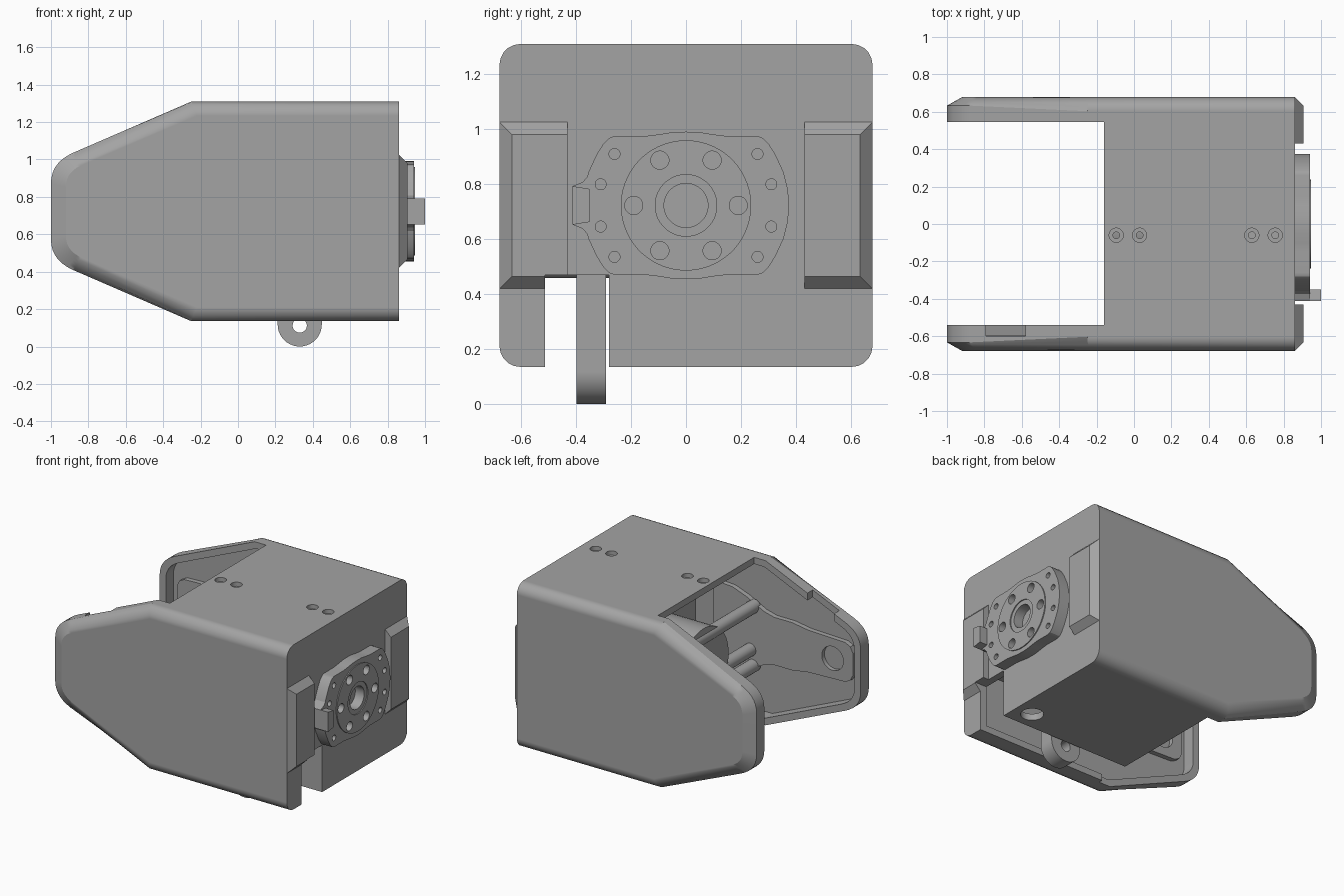
import bpy, bmesh, math

if "Cube" in bpy.data.objects:
    bpy.data.objects.remove(bpy.data.objects["Cube"])

ZC = 0.7225  # height of the horizontal axis of symmetry
GREY = (0.37, 0.37, 0.37, 1)
mat = bpy.data.materials.new("plain grey")
mat.use_nodes = True
mat.diffuse_color = GREY
mat.node_tree.nodes["Principled BSDF"].inputs["Base Color"].default_value = GREY


def loft(name, rings):
    bm = bmesh.new()
    loops = [[bm.verts.new(p) for p in ring] for ring in rings]
    for a, b in zip(loops, loops[1:]):
        for i in range(len(a)):
            j = (i + 1) % len(a)
            bm.faces.new((a[i], a[j], b[j], b[i]))
    bm.faces.new(loops[0])
    bm.faces.new(loops[-1])
    bmesh.ops.recalc_face_normals(bm, faces=bm.faces)
    mesh = bpy.data.meshes.new(name)
    bm.to_mesh(mesh)
    bm.free()
    mesh.materials.append(mat)
    ob = bpy.data.objects.new(name, mesh)
    bpy.context.collection.objects.link(ob)
    return ob


def box(name, x, y, z):
    ring = [(x[0], y[0]), (x[1], y[0]), (x[1], y[1]), (x[0], y[1])]
    return loft(name, [[(px, py, h) for px, py in ring] for h in z])


def cylinder(name, axis, centre, radius, length, sides=40):
    rings = []
    for end in (-.5, .5):
        ring = []
        for i in range(sides):
            a = 2 * math.pi * (i + .5) / sides
            p = list(centre)
            p[axis] += end * length
            p[(axis + 1) % 3] += radius * math.cos(a)
            p[(axis + 2) % 3] += radius * math.sin(a)
            ring.append(p)
        rings.append(ring)
    return loft(name, rings)


def cut(target, tool):
    mod = target.modifiers.new("cut", "BOOLEAN")
    mod.operation, mod.object, mod.solver = "DIFFERENCE", tool, "EXACT"
    bpy.context.view_layer.objects.active = target
    bpy.ops.object.modifier_apply(modifier=mod.name)
    bpy.data.objects.remove(tool)


def mirrored(half):
    return half + [(x, -h) for x, h in reversed(half)]


def curve(p, c, q, n=7):
    # Quadratic bend from p to q around the corner c
    ts = [i / n for i in range(n + 1)]
    return [tuple((1 - t) ** 2 * a + 2 * t * (1 - t) * b + t * t * d
                  for a, b, d in zip(p, c, q)) for t in ts]


X, Y, Z = 0, 1, 2

# Housing: side profile lofted across y, rounded over the body, chamfered on the cheeks
outer = mirrored([(.86, .587), (-.25, .587)] + curve((-.88, .314), (-1, .262), (-1, .15)))
inner = mirrored([(.86, .512), (-.22, .512)] + curve((-.84, .245), (-.92, .21), (-.92, .13)))
STEPS = 5


def housing_ring(side, k):
    s, a = k / STEPS, k / STEPS * math.pi / 2
    ring = []
    for (xo, ho), (xi, hi) in zip(outer, inner):
        body = xo > -.3
        t = 1 - math.cos(a) if body else s
        y = .678 - (.075 * (1 - math.sin(a)) if body else .045 * (1 - s))
        ring.append((xo + (xi - xo) * t, side * y, ZC + ho + (hi - ho) * t))
    return ring


housing = loft("housing", [housing_ring(-1, k) for k in range(STEPS, -1, -1)]
               + [housing_ring(1, k) for k in range(STEPS + 1)])

# Hollow interior and the open end between the cheeks
cavity = mirrored([(.81, .54), (-.24, .54)] + curve((-.85, .275), (-.95, .23), (-.95, .14)))
cut(housing, loft("cavity", [[(x, y, ZC + h) for x, h in cavity] for y in (-.63, .63)]))
cut(housing, box("opening", (-1.2, -.16), (-.54, .545), (-.2, 1.6)))
cut(housing, box("slot", (-1.2, 1.2), (-.512, -.28), (-.2, .47)))
cut(housing, box("rim_notch", (-.79, -.58), (-.6, -.5), (.95, 1.4)))
cut(housing, cylinder("floor_hole", Z, (.73, -.15, .15), .075, .2))
box("slot_wall", (-.16, .82), (-.28, -.235), (.15, .465))

# Counterbored screw holes in the roof
for x in (-.095, .03, .63, .755):
    cut(housing, cylinder("bore", Z, (x, -.06, 1.31), .038, .06, 24))
    cut(housing, cylinder("pilot", Z, (x, -.06, 1.3), .018, .3, 16))

# Chamfered end pads either side of the output
for side, name in ((1, "left_end_pad"), (-1, "right_end_pad")):
    rings = []
    for x, c in ((.85, 0), (.86, 0), (.905, .045)):
        ya, yb = side * .43, side * (.678 - c)
        za, zb = .42 + c, 1.025 - c
        rings.append([(x, ya, za), (x, yb, za), (x, yb, zb), (x, ya, zb)])
    pad = loft(name, rings)
    if side < 0:
        cut(pad, box("slot", (.5, 1.2), (-.512, -.28), (-.2, .47)))

# Output plate: quarter outline mirrored in both directions
quarter = [(.375, 0), (.37, .06), (.355, .12), (.325, .185), (.3, .225), (.28, .245),
           (.26, .252), (.15, .252), (.1, .258), (.05, .266)]
top = quarter + [(0, .268)] + [(-y, h) for y, h in reversed(quarter)]
outline = top + [(y, -h) for y, h in reversed(top[1:-1])]
plate = loft("output_plate", [[(x, y, ZC + h) for y, h in outline] for x in (.85, .94)])
cut(plate, cylinder("disc_seat", X, (.9, 0, ZC), .236, .3, 64))
for sy in (-1, 1):
    for sz in (-1, 1):
        for y, h in ((.26, .187), (.31, .077)):
            cut(plate, cylinder("small_hole", X, (.95, sy * y, ZC + sz * h), .02, .1, 16))

# Output disc with a stepped bore and a ring of bolt holes
disc = cylinder("output_disc", X, (.8985, 0, ZC), .237, .097, 64)
cut(disc, cylinder("bore_step", X, (.96, 0, ZC), .112, .04, 48))
cut(disc, cylinder("bore", X, (.95, 0, ZC), .08, .16, 40))
for i in range(6):
    a = i * math.pi / 3
    cut(disc, cylinder("bolt_hole", X, (.95, .19 * math.cos(a), ZC + .19 * math.sin(a)),
                       .033, .12, 24))

# Cable tab on the plate edge
tab = [(-.412, -.07), (-.35, -.06), (-.35, .06), (-.412, .07)]
loft("plate_tab", [[(x, y, ZC + h) for y, h in tab] for x in (.93, 1.0)])
neck = [(-.412, -.07), (-.375, -.085), (-.33, -.14), (-.33, .14), (-.375, .085), (-.412, .07)]
loft("tab_neck", [[(x, y, ZC + h) for y, h in neck] for x in (.86, .94)])

# Actuator inside the housing
box("actuator_case", (.2, .83), (-.4, .28), (.475, .97))
cylinder("actuator_drum", X, (.035, 0, ZC), .28, .35, 48)

# Hanging lug with an eye
half_round = [(.33 + .118 * math.cos(a), .118 + .118 * math.sin(a))
              for a in (math.pi + i * math.pi / 20 for i in range(21))]
lug_profile = half_round + [(.448, .5), (.212, .5)]
lug = loft("hanging_lug", [[(x, y, z) for x, z in lug_profile] for y in (-.398, -.29)])
cut(lug, cylinder("eye", Y, (.33, -.34, .112), .038, .4, 28))

# Cross rods behind the actuator
for i, (x, h) in enumerate(((-.11, .2), (-.09, -.11), (-.11, -.22))):
    cylinder("cross_rod_%d" % (i + 1), Y, (x, 0, ZC + h), .045, 1.24, 24)

# Pivot arm plates lying inside the cheeks
arm = mirrored([(.2, .31), (.05, .3), (-.06, .26), (-.2, .19), (-.28, .17), (-.42, .17),
                (-.55, .15), (-.84, .14), (-.88, .12), (-.9, .08)])
for side, name in ((1, "left_pivot_arm"), (-1, "right_pivot_arm")):
    ob = loft(name, [[(x, side * y, ZC + h) for x, h in arm] for y in (.595, .635)])
    cut(ob, cylinder("pivot_hole", Y, (-.74, side * .58, ZC), .085, .09, 32))

# Smooth curved surfaces, keep edges crisp and large faces flat
bpy.ops.object.select_all(action="DESELECT")
for ob in bpy.context.collection.objects:
    if ob.type == "MESH" and mat.name in ob.data.materials:
        ob.select_set(True)
        bpy.context.view_layer.objects.active = ob
bpy.ops.object.shade_smooth_by_angle(angle=math.radians(22))
for ob in bpy.context.selected_objects:
    ob.modifiers.new("flat_faces", "WEIGHTED_NORMAL").keep_sharp = True
